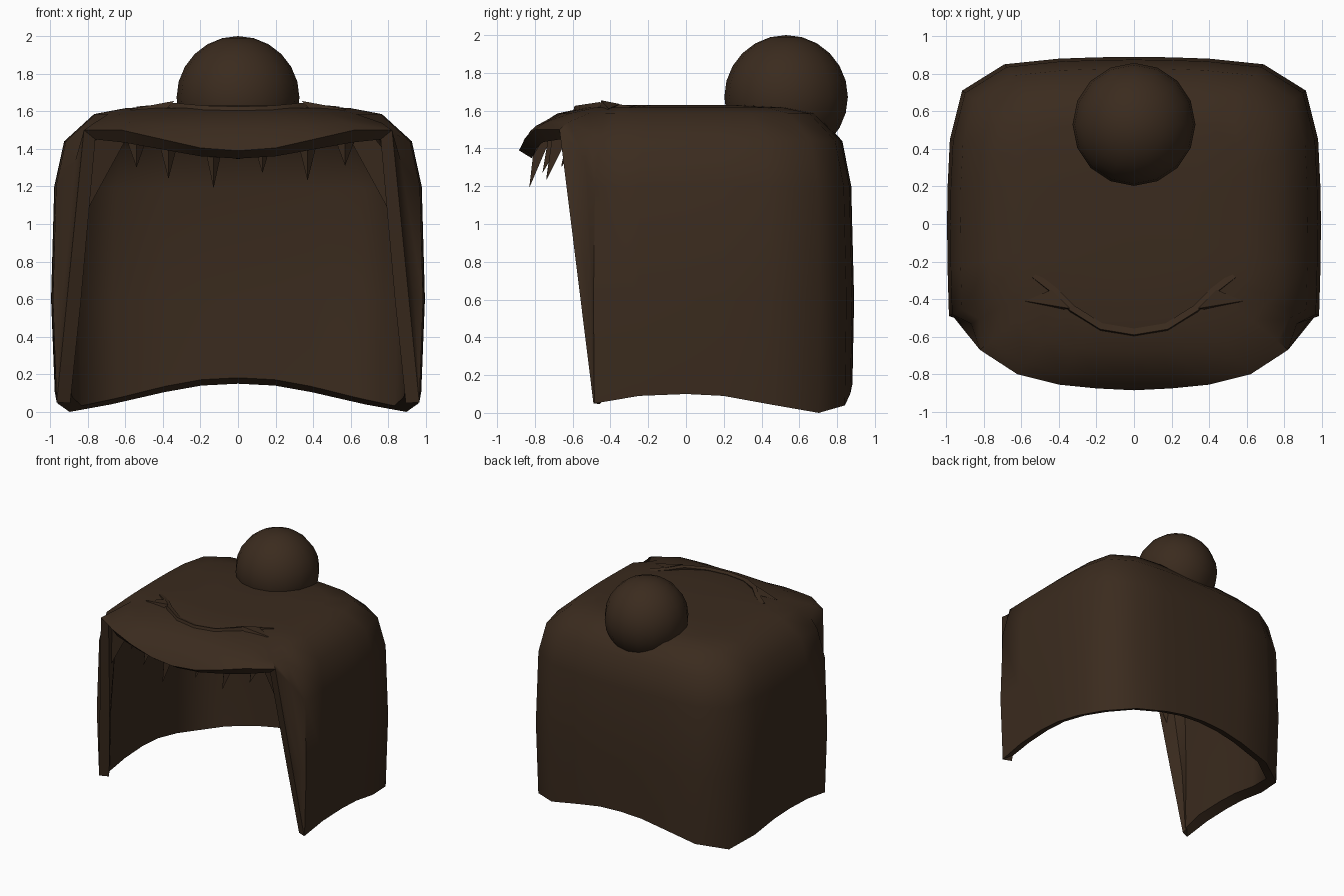
import bpy, bmesh
from mathutils import Vector

old = bpy.data.objects.get("Cube")
if old:
    bpy.data.objects.remove(old)

brown = bpy.data.materials.new("dark brown hair")
brown.use_nodes = True
color = (0.043, 0.024, 0.013, 1)
brown.diffuse_color = color
shader = brown.node_tree.nodes["Principled BSDF"]
shader.inputs["Base Color"].default_value = color
shader.inputs["Roughness"].default_value = 0.8


def make(name, bm, angle=0.8, thickness=0):
    """Turn a bmesh into a smooth shaded object with optional wall thickness."""
    mesh = bpy.data.meshes.new(name)
    bm.to_mesh(mesh)
    bm.free()
    ob = bpy.data.objects.new(name, mesh)
    bpy.context.collection.objects.link(ob)
    mesh.materials.append(brown)
    bpy.ops.object.select_all(action='DESELECT')
    ob.select_set(True)
    bpy.context.view_layer.objects.active = ob
    if thickness:
        mod = ob.modifiers.new("Thickness", 'SOLIDIFY')
        mod.thickness = thickness
        mod.offset = -1
        bpy.ops.object.modifier_apply(modifier=mod.name)
    bpy.ops.object.shade_smooth_by_angle(angle=angle)
    return ob


# Hair shell: plan outline (x, y, lower edge z), front centre to back centre
outline = [(0, -.885, 1.39), (.2, -.875, 1.405), (.4, -.855, 1.45), (.62, -.8, 1.5),
           (.82, -.67, 1.5), (.985, -.49, .05), (.992, -.25, .09), (.995, 0, .1),
           (.992, .2, .09), (.98, .45, .045), (.915, .71, 0), (.69, .85, .04),
           (.4, .88, .105), (.2, .887, .14), (0, .89, .15)]
EDGE = 4
crown = [(.34, 1.63), (.6, 1.617), (.77, 1.585)]
wall = [(.93, 1.44), (.983, 1.2), (1, .6)]


def meridian(i):
    """Points of one rib of the shell, from the crown down."""
    x, y, low = outline[i]
    pts = [Vector((x * s, y * s, z)) for s, z in crown]
    if i <= EDGE:
        pts += [Vector((x * .93, y * .93, 1.495 + (low - 1.39) * .4)), Vector((x, y, low))]
        if i == EDGE:  # sloping side of the face opening
            foot = Vector((.965, -.49, .05))
            pts += [pts[-1].lerp(foot, .62), foot]
    else:
        pts += [Vector((x * s, y * s, z)) for s, z in wall] + [Vector((x * .98, y * .99, low))]
    return pts


# A shallow fold runs down between the opening and the side wall
ribs = [meridian(i) for i in range(len(outline))]
depths = (0, 0, .01, .025, .035, .015, 0)
fold = [a.lerp(b, .55) + Vector((-d, d, 0)) for a, b, d in zip(ribs[EDGE], ribs[EDGE + 1], depths)]
ribs.insert(EDGE + 1, fold)

bm = bmesh.new()
last = len(ribs) - 1
ring = [(i, 1) for i in range(last + 1)] + [(i, -1) for i in range(last - 1, 0, -1)]
columns = [[bm.verts.new((p.x * s, p.y, p.z)) for p in ribs[i]] for i, s in ring]
centre = bm.verts.new((0, 0, 1.63))
for a, b in zip(columns, columns[1:] + columns[:1]):
    bm.faces.new((centre, a[0], b[0]))
    for r in range(min(len(a), len(b)) - 1):
        bm.faces.new((a[r], a[r + 1], b[r + 1], b[r]))
bm.verts.index_update()
count = len(bm.verts)
feet = [c[-1].index for c, (i, s) in zip(columns, ring) if i > EDGE]
shell = make("hair_shell", bm, 0.85, 0.08)
# Bevel the lower rim: its inner edge sits higher than its outer edge
for f in feet:
    shell.data.vertices[count + f].co.z += .03

# Bun
bm = bmesh.new()
bmesh.ops.create_uvsphere(bm, u_segments=16, v_segments=12, radius=.327)
bmesh.ops.translate(bm, verts=bm.verts, vec=(0, .53, 1.673))
make("hair_bun", bm)

# Raised seam curving across the crown
half = [(0, -.59, 1.625), (.18, -.56, 1.63), (.34, -.46, 1.645), (.43, -.37, 1.635), (.54, -.285, 1.625)]
path = [(-x, y, z) for x, y, z in half[:0:-1]] + half
bm = bmesh.new()
rows = [(bm.verts.new((x, y, z)), bm.verts.new((x, y - .02, z - .07))) for x, y, z in path]
for a, b in zip(rows, rows[1:]):
    bm.faces.new((a[0], a[1], b[1], b[0]))
make("crown_seam", bm, 0.5, 0.035)


def lock(name, points):
    """Pointed four-cornered strand; the last point is its tip."""
    bm = bmesh.new()
    verts = [bm.verts.new(p) for p in points]
    bmesh.ops.convex_hull(bm, input=verts)
    make(name, bm, 0.5)


# Pointed strands hanging under the fringe
strands = [(-.54, -.66, 1.30), (-.37, -.74, 1.24), (-.13, -.83, 1.19),
           (.13, -.76, 1.27), (.37, -.74, 1.23), (.57, -.66, 1.31)]
for n, (x, y, z) in enumerate(strands):
    base = y + .12
    lock(f"fringe_strand_{n + 1}", [(x - .06, base, 1.47), (x + .06, base, 1.47),
                                    (x, base - .09, 1.45), (x, y, z)])

# Webs in the upper corners of the opening, and seam wisps on the crown
for side, name in ((-1, "right"), (1, "left")):
    lock("corner_web_" + name, [(side * .58, -.55, 1.48), (side * .8, -.6, 1.46),
                                (side * .8, -.45, 1.46), (side * .82, -.55, 1.04)])
    lock("crown_wisp_" + name, [(side * .34, -.45, 1.655), (side * .44, -.35, 1.635),
                                (side * .42, -.46, 1.57), (side * .58, -.41, 1.61)])
